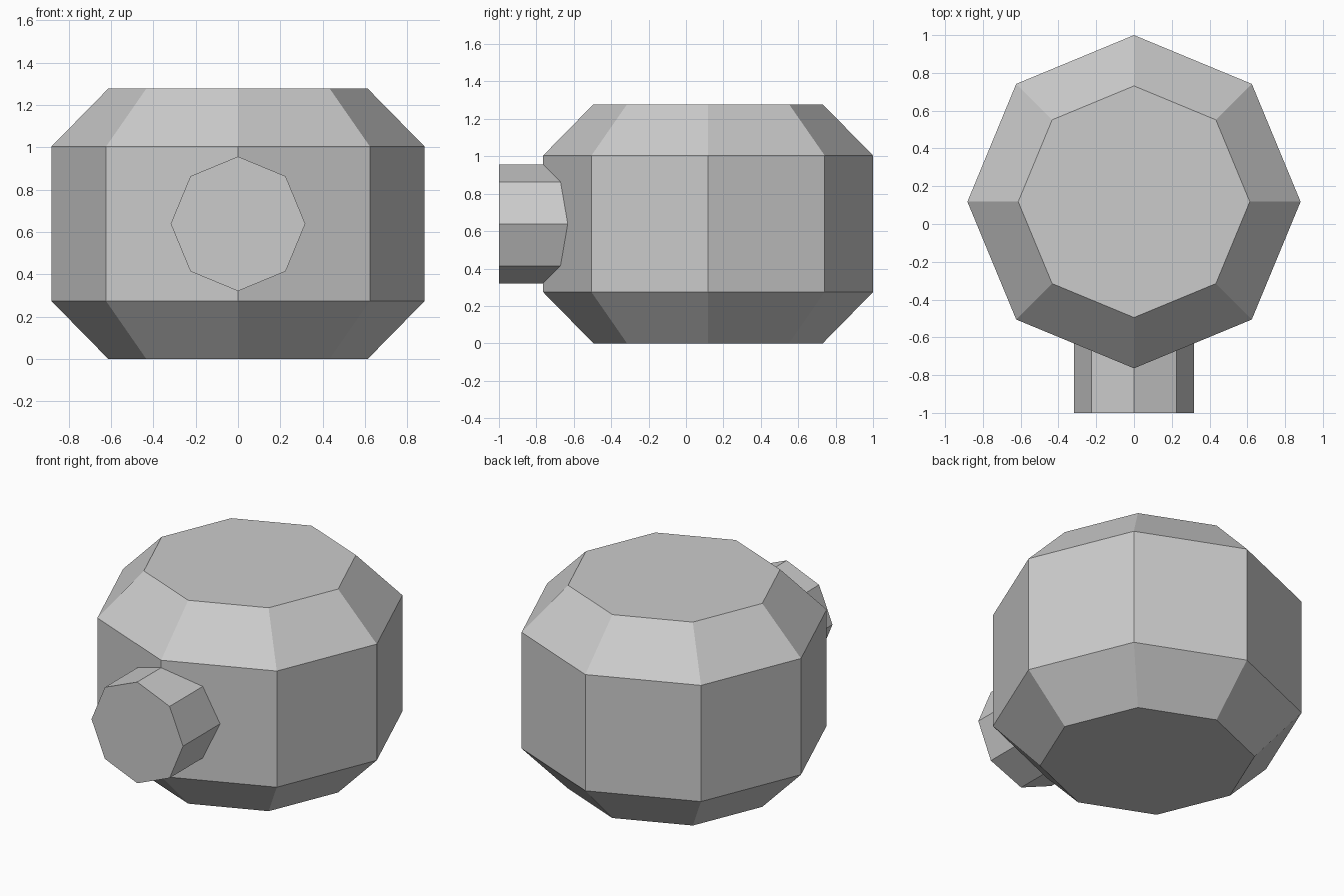
import bpy
import bmesh
from math import cos, sin, pi

cube = bpy.data.objects.get("Cube")
if cube:
    bpy.data.objects.remove(cube, do_unlink=True)

SIDES = 8

# One plain grey for the whole model
grey = bpy.data.materials.new("light_grey")
grey.use_nodes = True
colour = (0.6, 0.6, 0.6, 1)
grey.diffuse_color = colour
grey.node_tree.nodes["Principled BSDF"].inputs["Base Color"].default_value = colour


def lathe(name, profile, place):
    """Flat-sided solid from (radius, height) pairs; place maps local to model axes."""
    bm = bmesh.new()
    rings = []
    for radius, height in profile:
        angles = [2 * pi * i / SIDES for i in range(SIDES)]
        rings.append([bm.verts.new(place(radius * cos(a), radius * sin(a), height))
                      for a in angles])
    for low, high in zip(rings, rings[1:]):
        for i in range(SIDES):
            j = (i + 1) % SIDES
            bm.faces.new((low[i], low[j], high[j], high[i]))
    bm.faces.new(rings[0][::-1])
    bm.faces.new(rings[-1])
    bmesh.ops.recalc_face_normals(bm, faces=bm.faces)
    mesh = bpy.data.meshes.new(name)
    bm.to_mesh(mesh)
    bm.free()
    mesh.materials.append(grey)
    obj = bpy.data.objects.new(name, mesh)
    bpy.context.collection.objects.link(obj)
    return obj


# Octagonal body with bevelled top and bottom
lathe("body",
      [(0.613, 0), (0.882, 0.274), (0.882, 1.004), (0.613, 1.278)],
      lambda x, y, h: (x, y + 0.118, h))

# Octagonal stub sticking out of the front corner
lathe("front_stub",
      [(0.318, -1), (0.318, -0.4)],
      lambda x, y, h: (x, h, y + 0.639))
